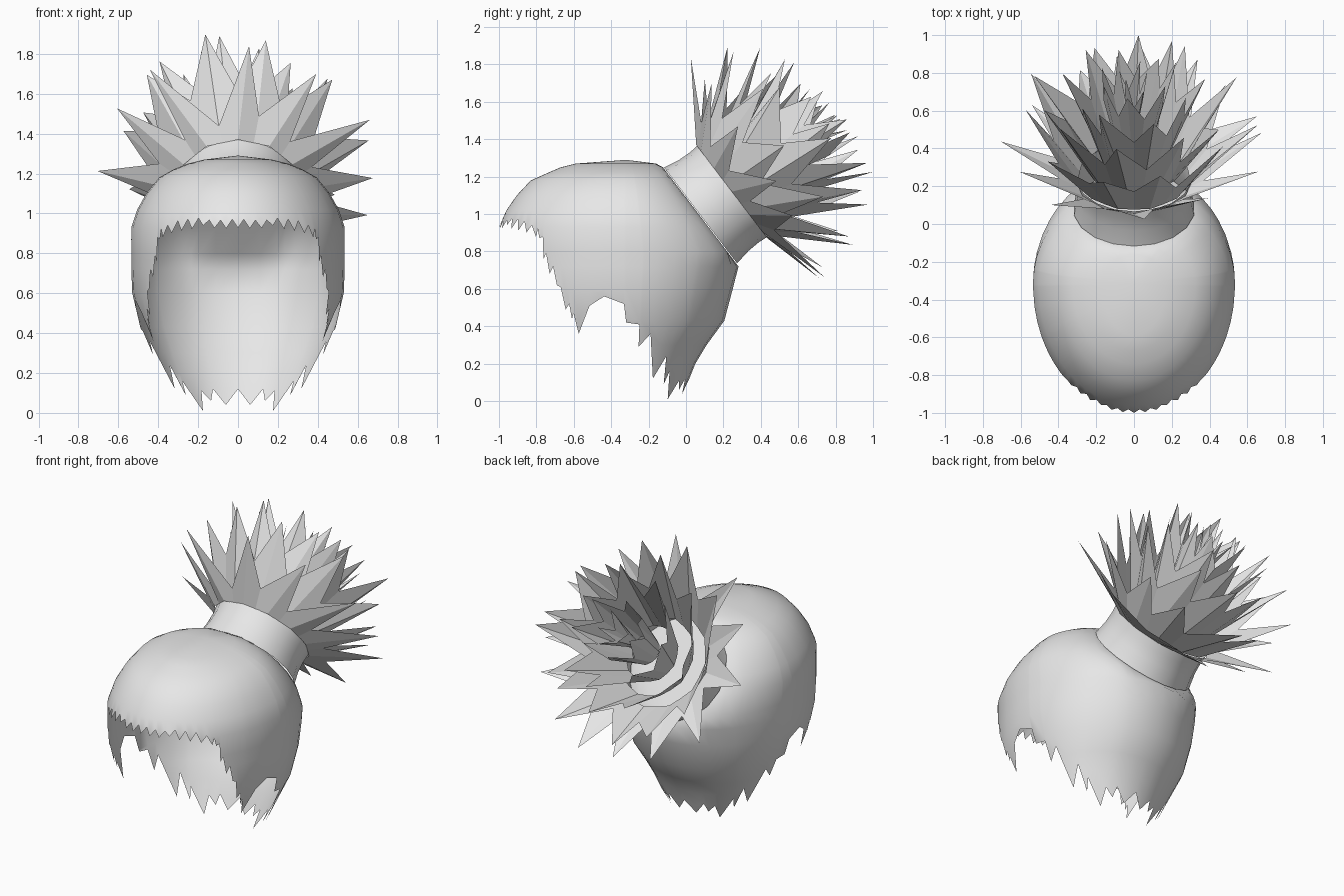
import bpy, bmesh, math, random
from mathutils import Vector

if "Cube" in bpy.data.objects:
    bpy.data.objects.remove(bpy.data.objects["Cube"])

random.seed(5)
hair = bpy.data.materials.new("light_grey")
hair.diffuse_color = (0.8, 0.8, 0.8, 1)
hair.use_nodes = True
hair.node_tree.nodes["Principled BSDF"].inputs["Base Color"].default_value = hair.diffuse_color


def make(name, bm, angle=None):
    bmesh.ops.recalc_face_normals(bm, faces=bm.faces)
    mesh = bpy.data.meshes.new(name)
    bm.to_mesh(mesh)
    bm.free()
    ob = bpy.data.objects.new(name, mesh)
    bpy.context.collection.objects.link(ob)
    mesh.materials.append(hair)
    if angle:
        bpy.context.view_layer.objects.active = ob
        ob.select_set(True)
        bpy.ops.object.shade_smooth_by_angle(angle=math.radians(angle))
        ob.select_set(False)
    return ob


# Hair cap: oval sections (height, front y, back y, half width)
SECTIONS = [
    (0.00, -0.85, -0.03, 0.26), (0.10, -0.90, 0.01, 0.34), (0.20, -0.94, 0.05, 0.39),
    (0.30, -0.96, 0.11, 0.435), (0.43, -0.98, 0.205, 0.49), (0.60, -1.00, 0.25, 0.53),
    (0.72, -1.00, 0.285, 0.535), (0.80, -1.00, 0.30, 0.535), (0.93, -1.00, 0.22, 0.535),
    (1.02, -0.96, 0.15, 0.505), (1.10, -0.905, 0.08, 0.46), (1.18, -0.83, 0.0, 0.395),
    (1.22, -0.74, -0.05, 0.325), (1.25, -0.67, -0.10, 0.25), (1.27, -0.59, -0.16, 0.17),
    (1.29, -0.32, -0.32, 0.0)]
# Ragged lower edge: (degrees from front, height)
EDGE = [(46, 0.92), (47, 0.87), (49, 0.88), (49.5, 0.76), (51, 0.79), (53, 0.68), (55, 0.72),
        (57, 0.62), (59, 0.61), (61, 0.49), (63, 0.52), (64, 0.44), (65, 0.47), (67, 0.36),
        (73, 0.51), (80, 0.56), (89, 0.52), (90, 0.42), (98, 0.41), (99, 0.29), (106, 0.36),
        (115, 0.12), (123, 0.24), (128, 0.09), (131, 0.16), (139, 0.01), (148, 0.11),
        (154, 0.06), (159, 0.12), (168, 0.04), (180, 0.12)]
fringe = [(a * 3.2, (0.985 if a % 2 else 0.94) - 0.02 * random.random()
           - 0.05 * max(0, a - 9) / 5) for a in range(15)]
half = fringe + EDGE
columns = half + [(360 - a, z) for a, z in reversed(half[1:-1])]


def cap_point(deg, z):
    for lo, hi in zip(SECTIONS, SECTIONS[1:]):
        if z <= hi[0]:
            break
    t = (z - lo[0]) / (hi[0] - lo[0])
    front, back, wide = (lo[i] + (hi[i] - lo[i]) * t for i in (1, 2, 3))
    mid = -0.32
    s, c = math.sin(math.radians(deg)), math.cos(math.radians(deg))
    y = mid - c * (mid - front if c > 0 else back - mid)
    return (wide * s, min(y, (0.6595 - 0.606 * z) / 0.795), z)   # flat seat for the band


bm = bmesh.new()
heights = [s[0] for s in reversed(SECTIONS[:-1])]
apex = bm.verts.new((0, -0.32, 1.29))
grid = [[bm.verts.new(cap_point(a, max(h, z))) for h in heights] for a, z in columns]
for i, col in enumerate(grid):
    nxt = grid[(i + 1) % len(grid)]
    bm.faces.new((apex, col[0], nxt[0]))
    for k in range(len(heights) - 1):
        bm.faces.new((col[k], col[k + 1], nxt[k + 1], nxt[k]))
bmesh.ops.remove_doubles(bm, verts=bm.verts, dist=0.0001)
make("hair_cap", bm, 60)

# Tilted frame of the tied-up hair
AXIS, UP = Vector((0, 0.795, 0.606)), Vector((0, -0.606, 0.795))
CENTRE = Vector((0, 0.253, 1.126))


def polar(angle, radius, along):
    return CENTRE + AXIS * along + (Vector((1, 0, 0)) * math.sin(angle) + UP * math.cos(angle)) * radius


# Hair band
bm = bmesh.new()
N = 18
rings = [[bm.verts.new(polar(2 * math.pi * i / N, r, a)) for i in range(N)]
         for r, a in ((0.322, -0.22), (0.306, -0.13), (0.303, -0.06), (0.308, 0.0))]
for a, b in zip(rings, rings[1:]):
    for i in range(N):
        j = (i + 1) % N
        bm.faces.new((a[i], a[j], b[j], b[i]))
make("hair_band", bm, 40)


# Spiky tiers: pointed locks joined at the base, each with a centre fold
def tier(name, count, base, tip, valley, turn, wobble, lean=0.0):
    bm = bmesh.new()
    step = 2 * math.pi / count
    foot, notch = [], []
    for i in range(count):
        ang = (i + turn) * step
        f = valley + random.uniform(-0.1, 0.1)
        along = tip[1] + lean * math.cos(ang)
        foot.append(bm.verts.new(polar(ang, *base)))
        notch.append(bm.verts.new(polar(ang, base[0] + (tip[0] - base[0]) * f * 0.85,
                                        base[1] + (along - base[1]) * f)))
    for i in range(count):
        j = (i + 1) % count
        ang = (i + 0.5 + turn) * step
        mid = bm.verts.new(polar(ang, base[0] * 1.03, base[1]))
        along = tip[1] + lean * math.cos(ang)
        point = bm.verts.new(polar(ang + random.uniform(-0.3, 0.3) * step,
                                   tip[0] + random.uniform(-wobble, wobble),
                                   along + random.uniform(-wobble, wobble)))
        bm.faces.new((foot[i], mid, point, notch[i]))
        bm.faces.new((mid, foot[j], notch[j], point))
    make(name, bm)


tier("outer_spikes", 12, (0.305, -0.01), (0.68, 0.20), 0.30, 0.5, 0.04, 0.09)
tier("second_spikes", 11, (0.29, 0.0), (0.62, 0.40), 0.45, 0.0, 0.05, 0.05)
tier("third_spikes", 10, (0.24, 0.06), (0.50, 0.55), 0.52, 0.3, 0.05)
tier("fourth_spikes", 9, (0.17, 0.12), (0.36, 0.63), 0.57, 0.0, 0.05)
tier("fifth_spikes", 7, (0.09, 0.20), (0.22, 0.69), 0.60, 0.4, 0.05)
tier("inner_spikes", 5, (0.01, 0.28), (0.09, 0.69), 0.60, 0.0, 0.04)
